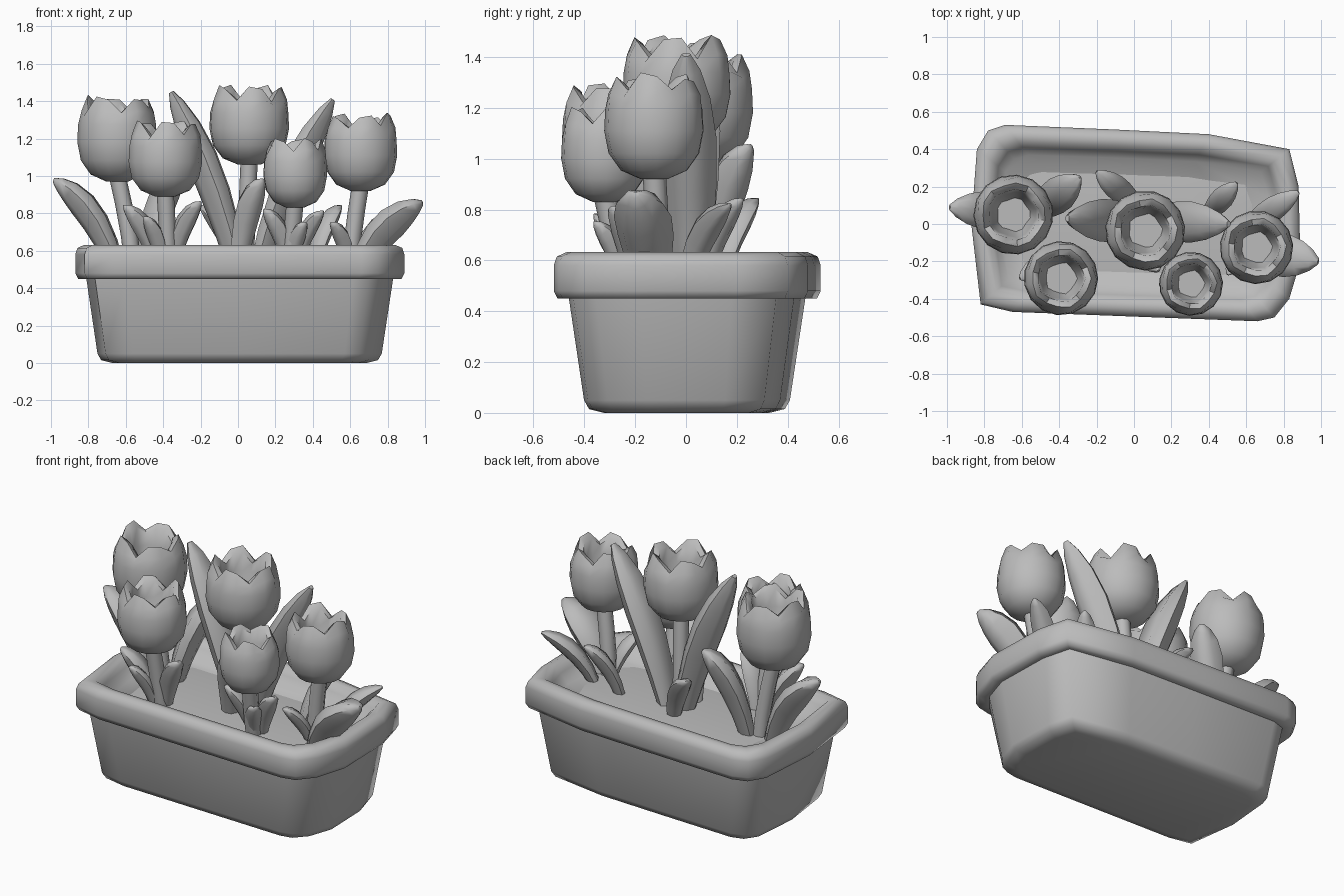
import bpy, bmesh, math, random
from mathutils import Vector

random.seed(4)
cube = bpy.data.objects.get("Cube")
if cube:
    bpy.data.objects.remove(cube, do_unlink=True)

grey = bpy.data.materials.new("plain grey")
grey.use_nodes = True
grey.diffuse_color = (0.5, 0.5, 0.5, 1)
grey.node_tree.nodes["Principled BSDF"].inputs["Base Color"].default_value = (0.5, 0.5, 0.5, 1)


def loft(name, rings, angle):
    """Skin a list of equal-sized rings and cap both ends."""
    bm = bmesh.new()
    loops = [[bm.verts.new(p) for p in ring] for ring in rings]
    for a, b in zip(loops, loops[1:]):
        for i in range(len(a)):
            j = (i + 1) % len(a)
            bm.faces.new((a[i], a[j], b[j], b[i]))
    bm.faces.new(loops[0][::-1])
    bm.faces.new(loops[-1])
    bmesh.ops.recalc_face_normals(bm, faces=bm.faces)
    mesh = bpy.data.meshes.new(name)
    bm.to_mesh(mesh)
    bm.free()
    mesh.materials.append(grey)
    ob = bpy.data.objects.new(name, mesh)
    bpy.context.collection.objects.link(ob)
    bpy.ops.object.select_all(action='DESELECT')
    ob.select_set(True)
    bpy.context.view_layer.objects.active = ob
    bpy.ops.object.shade_smooth_by_angle(angle=math.radians(angle))


# Planter: slightly skewed outline, lofted through (inset, height) steps
outline = [(-.82, -.43), (-.65, -.47), (0, -.495), (.66, -.52), (.75, -.5), (.83, -.4),
           (.89, -.2), (.88, .2), (.83, .4), (.4, .48), (-.1, .505), (-.69, .53),
           (-.78, .5), (-.84, .4), (-.87, 0)]


def planter_ring(inset, z):
    return [(x * (1 - inset / .88), y * (1 - inset / .525), z) for x, y in outline]


planter_steps = [(.2, 0), (.14, .015), (.12, .05), (.06, .45), (.015, .45), (0, .48), (0, .58),
                 (.012, .615), (.05, .632), (.09, .625), (.12, .59), (.16, .53)]
loft("planter", [planter_ring(d, z) for d, z in planter_steps], 65)
loft("soil", [planter_ring(.15, .48), planter_ring(.15, .52), planter_ring(.3, .535)], 40)


# Tulips: a cup of five petals with a thick notched lip and hollow centre, on a bent stem
def tulip(label, x, y, bottom, top, radius, foot):
    petals = 5
    sides = petals * 3
    height = top - bottom
    cup = [(.28, 0), (.68, .08), (.93, .24), (1.02, .45), (1, .65), (.94, .8), (.8, .94),
           (.64, .89), (.57, .68), (.42, .45)]
    phase = random.random()
    jag = [(.03, .01, -.13)[i % 3] + random.uniform(-.04, .03) for i in range(sides)]
    rings = []
    for k, (r, z) in enumerate(cup):
        lip = {5: .4, 6: 1, 7: .7}.get(k, 0)
        ring = []
        for i in range(sides):
            a = math.tau * i / sides + phase
            rr = radius * (r + (.03 * math.cos(petals * a) if k > 4 else 0))
            ring.append((x + rr * math.cos(a), y + rr * math.sin(a),
                         bottom + height * (z + lip * jag[i])))
        rings.append(ring)
    loft("tulip_head_" + label, rings, 60)

    a, b = Vector((foot[0], foot[1], .5)), Vector((x, y, bottom + .03))
    rings = []
    for t in (0, .35, .7, 1):
        c = a.lerp(b, t)
        c.x = a.x + (b.x - a.x) * t ** 1.4
        rings.append([c + Vector((math.cos(s * math.tau / 8), math.sin(s * math.tau / 8), 0)) * .046
                      for s in range(8)])
    loft("tulip_stem_" + label, rings, 50)


tulip("left", -.645, .05, .97, 1.44, .21, (-.56, .07))
tulip("front_left", -.39, -.29, .89, 1.3, .195, (-.37, -.22))
tulip("middle", .06, -.035, 1.06, 1.49, .21, (.04, 0))
tulip("front_right", .305, -.32, .83, 1.21, .168, (.28, -.24))
tulip("right", .655, -.125, .92, 1.34, .193, (.6, -.1))


# Leaves: thick fleshy blades arching outward; low leaves arch more than tall ones
def leaf(label, base, tip, width):
    base, tip = Vector((*base, .5)), Vector(tip)
    lean = tip - base
    rise = .58 if lean.z > .8 else .8
    bend = base + Vector((lean.x * .33, lean.y * .33, lean.z * rise))
    side = Vector((-lean.y, lean.x, 0)).normalized()
    blade = [(0, .62), (.2, .82), (.4, .97), (.6, 1), (.78, .82), (.92, .5), (1, .16)]
    section = [(1, .05), (.6, .55), (0, .5), (-.6, .55), (-1, .05), (-.6, -.62), (0, -.9), (.6, -.62)]
    rings = []
    for t, w in blade:
        c = base * (1 - t) ** 2 + bend * 2 * t * (1 - t) + tip * t * t
        along = ((bend - base) * (1 - t) + (tip - bend) * t).normalized()
        up = along.cross(side)
        half = width * w / 2
        rings.append([c + side * half * u + up * half * v for u, v in section])
    loft("leaf_" + label, rings, 60)


leaf("far_left", (-.64, .06), (-.985, .09, .98), .2)
leaf("tall_left", (.01, .01), (-.355, .03, 1.45), .23)
leaf("tall_right", (.1, .02), (.505, .0, 1.41), .22)
leaf("far_right", (.64, -.14), (.985, -.2, .86), .23)
leaf("back_left", (-.5, .08), (-.29, .25, 1.05), .19)
leaf("back_middle", (.0, .12), (-.2, .28, .84), .13)
leaf("back_right", (.4, .06), (.55, .22, .84), .12)
leaf("back_far_right", (.62, .0), (.88, .17, .82), .13)
leaf("front_left_outer", (-.42, -.2), (-.61, -.29, .84), .14)
leaf("front_left_small", (-.4, -.23), (-.5, -.36, .78), .1)
leaf("front_left_inner", (-.36, -.2), (-.2, -.3, .86), .13)
leaf("front_middle", (.0, -.07), (.13, -.25, .98), .16)
leaf("front_right_inner", (.28, -.22), (.14, -.33, .82), .12)
leaf("front_right_small", (.28, -.24), (.36, -.36, .75), .1)
leaf("front_right_outer", (.3, -.2), (.455, -.29, .81), .12)
leaf("right_small", (.6, -.12), (.5, -.27, .75), .1)
